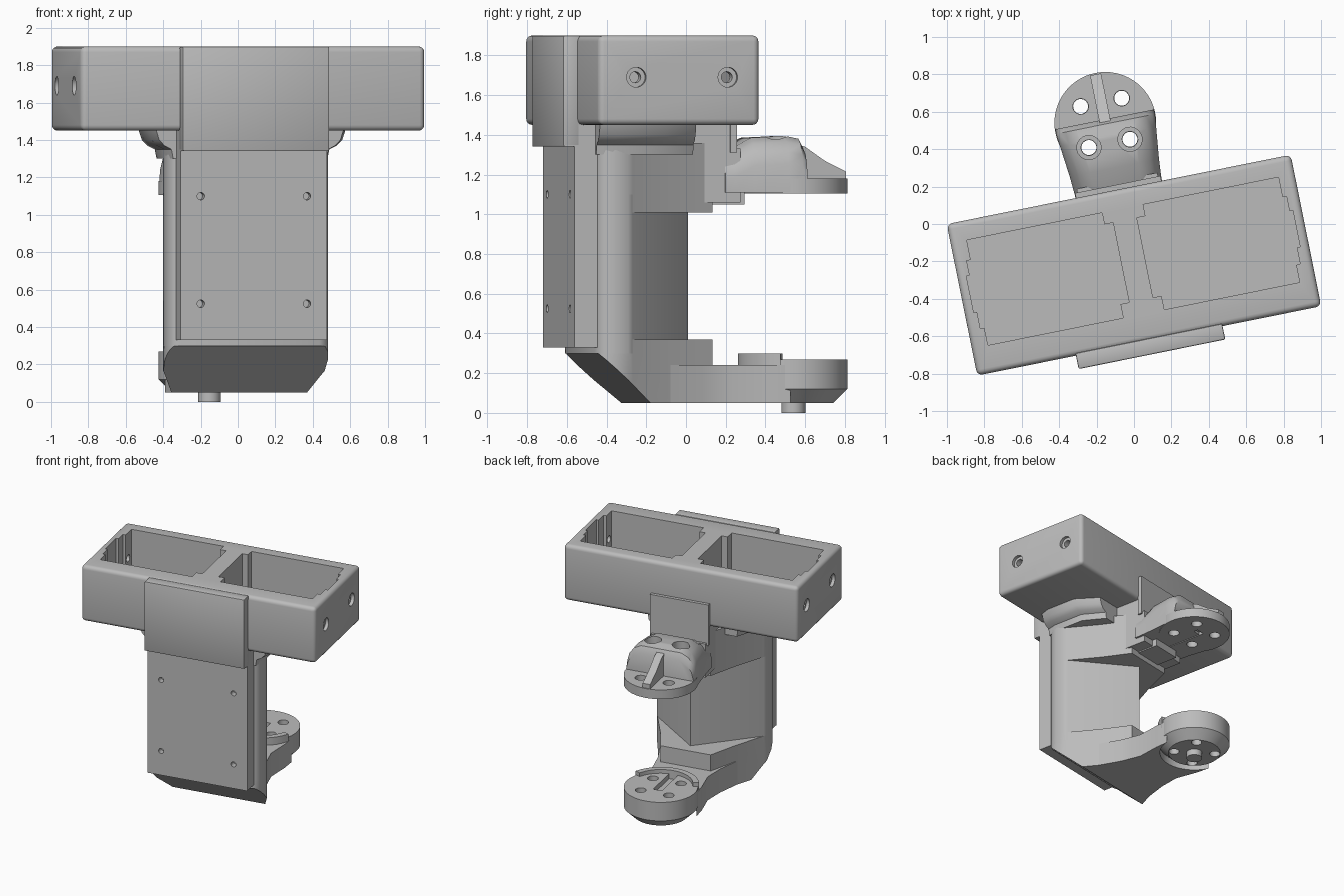
import bpy, bmesh, math
from mathutils import Matrix

if "Cube" in bpy.data.objects:
    bpy.data.objects.remove(bpy.data.objects["Cube"])

grey = bpy.data.materials.new("plain grey")
grey.use_nodes = True
grey.diffuse_color = (0.5, 0.5, 0.5, 1)
grey.node_tree.nodes["Principled BSDF"].inputs["Base Color"].default_value = (0.5, 0.5, 0.5, 1)
parts = []
HUB = 0.776            # distance of the hub axis behind the box centre


def loft(name, rings, cutter=False):
    """Skin a list of equally long closed rings and cap both ends."""
    bm = bmesh.new()
    vs = [[bm.verts.new(p) for p in ring] for ring in rings]
    n = len(rings[0])
    for a, b in zip(vs, vs[1:]):
        for i in range(n):
            bm.faces.new((a[i], a[(i + 1) % n], b[(i + 1) % n], b[i]))
    bm.faces.new(vs[0])
    bm.faces.new(vs[-1])
    bmesh.ops.recalc_face_normals(bm, faces=bm.faces)
    me = bpy.data.meshes.new(name)
    bm.to_mesh(me)
    bm.free()
    me.materials.append(grey)
    ob = bpy.data.objects.new(name, me)
    bpy.context.collection.objects.link(ob)
    if not cutter:
        parts.append(ob)
    return ob


def prism(name, pts, z0, z1, cutter=False):
    return loft(name, [[(x, y, z) for x, y in pts] for z in (z0, z1)], cutter)


def side_prism(name, pts, half, cutter=False):
    return loft(name, [[(x, y, z) for y, z in pts] for x in (-half, half)], cutter)


def block(name, x0, x1, y0, y1, z0, z1, cutter=False):
    return prism(name, [(x0, y0), (x1, y0), (x1, y1), (x0, y1)], z0, z1, cutter)


def circle(x, y, r, n=40):
    return [(x + r * math.cos(2 * math.pi * i / n), y + r * math.sin(2 * math.pi * i / n)) for i in range(n)]


def mirrored(half):
    """Complete a right-hand outline with its mirror image."""
    return half + [(-x, y) for x, y in reversed(half) if x]


def rod(name, axis, centre, r, length, cutter=True):
    """Round bar along x, y or z."""
    ob = prism(name, circle(0, 0, r, 24), -length / 2, length / 2, cutter)
    turn = {"x": Matrix.Rotation(math.pi / 2, 4, "Y"), "y": Matrix.Rotation(math.pi / 2, 4, "X"),
            "z": Matrix.Identity(4)}[axis]
    ob.data.transform(Matrix.Translation(centre) @ turn)
    return ob


def apply_mod(ob, kind, **settings):
    mod = ob.modifiers.new(kind, kind)
    for key, value in settings.items():
        setattr(mod, key, value)
    bpy.context.view_layer.objects.active = ob
    bpy.ops.object.modifier_apply(modifier=mod.name)


def cut(ob, *cutters):
    for c in cutters:
        apply_mod(ob, "BOOLEAN", operation="DIFFERENCE", object=c, solver="EXACT")
        bpy.data.objects.remove(c)


def hub_holes(ob, z0, z1, r):
    for x in (-0.112, 0.112):
        for y in (-0.112, 0.112):
            cut(ob, prism("hole", circle(x, HUB + y, r, 20), z0, z1, True))


# Twin-pocket box with rounded edges
box = block("twin_box", -0.938, 0.938, -0.413, 0.413, 1.45, 1.9)
apply_mod(box, "BEVEL", width=0.03, segments=4)
for s in (-1, 1):
    pocket = [(0.112, 0.308), (0.85, 0.308), (0.85, 0.2), (0.872, 0.2), (0.872, 0.12), (0.89, 0.12),
              (0.89, -0.08), (0.872, -0.08), (0.872, -0.17), (0.85, -0.17), (0.85, -0.265),
              (0.112, -0.265), (0.112, -0.19), (0.065, -0.19), (0.065, 0.245), (0.112, 0.245)]
    cut(box, prism("pocket", [(s * x, y) for x, y in pocket], 1.5, 2, True))
    for y in (-0.22, 0.25):
        cut(box, rod("screw_hole", "x", (s * 0.9, y, 1.69), 0.028, 0.2),
            rod("counterbore", "x", (s * 0.938, y, 1.69), 0.05, 0.05))

# Front pad of the box and the cover plate below it
pad = block("front_pad", -0.4, 0.4, -0.486, -0.40, 1.34, 1.9)
apply_mod(pad, "BEVEL", width=0.008, segments=2)
block("pad_foot", -0.4, 0.4, -0.48, -0.30, 1.34, 1.455)
plate = block("cover_plate", -0.4, 0.4, -0.43, -0.31, 0.33, 1.345)
for x in (-0.29, 0.29):
    for z in (0.525, 1.10):
        cut(plate, rod("plate_hole", "y", (x, -0.43, z), 0.02, 0.1))

# Column with rounded front corners and a wedge-shaped back
front = [(0.38, -0.32), (0.415, -0.305), (0.435, -0.275), (0.445, -0.23), (0.44, -0.16), (0.425, -0.135)]
prism("column", mirrored(front + [(0, 0.235)]), 0.3, 1.1)

# Upper and lower shoulders that carry the arms
shoulder = mirrored(front + [(0.30, 0.1), (0.2, 0.32)])
prism("upper_shoulder", shoulder, 1.01, 1.36)
low = prism("lower_shoulder", shoulder, 0.05, 0.37)
cut(low, side_prism("chin_cut", [(-0.36, 0.345), (-0.01, 0.03), (-0.01, -0.2), (-0.6, -0.2), (-0.6, 0.345)], 1, True))

# Flared support below the box, and the web and fin behind it
flare = [(0.44, 1.3), (0.45, 1.35), (0.49, 1.37), (0.52, 1.40), (0.54, 1.46)]
ring = mirrored(flare)
loft("flared_support", [[(x * k, y, z) for x, z in ring] for y, k in ((-0.32, 0.95), (-0.24, 1), (0.02, 1), (0.19, 0.8))])
block("rear_web", -0.22, 0.22, 0.15, 0.425, 1.28, 1.46)
block("rear_fin", -0.233, 0.233, 0.405, 0.44, 1.31, 1.64)

# Upper arm: domed bridge, round hub flange and rib
block("upper_arm_neck", -0.22, 0.22, 0.25, 0.46, 1.06, 1.33)


def dome_ring(y, w, top):
    half = [(w, 1.11), (w, top - 0.14), (w - 0.015, top - 0.08), (w - 0.05, top - 0.03), (w - 0.11, top)]
    return [(x, y, z) for x, z in mirrored(half)]


dome = loft("upper_arm_dome", [dome_ring(0.38, 0.235, 1.32), dome_ring(0.43, 0.236, 1.33),
                               dome_ring(0.53, 0.243, 1.385), dome_ring(0.7, 0.262, 1.395),
                               dome_ring(0.77, 0.27, 1.38), dome_ring(0.795, 0.268, 1.33)])
hub_holes(dome, 1.0, 1.5, 0.042)
hub_holes(dome, 1.25, 1.5, 0.065)
flange = prism("upper_hub_flange", circle(0, HUB, 0.272, 64), 1.105, 1.18)
hub_holes(flange, 1.0, 1.3, 0.042)
slot = [(-0.035, HUB - 0.3), (0.035, HUB - 0.3), (0.035, HUB + 0.06), (-0.035, HUB + 0.06)]
cut(flange, prism("slot", slot, 1.05, 1.13, True))
side_prism("upper_rib", [(0.74, 1.15), (0.74, 1.37), (0.83, 1.34), (0.93, 1.27), (1.04, 1.215), (1.04, 1.15)], 0.03)
block("upper_step", -0.12, 0.12, 0.28, 0.5, 1.05, 1.12)

# Lower arm: tapered neck, round hub, collar and pivot pin
neck = [(0.32, 0.05), (0.25, 0.26), (0.22, 0.42), (0.25, 0.6), (0.26, HUB)]
arm = prism("lower_arm_neck", mirrored(neck), 0.05, 0.24)
cut(arm, prism("hub_clearance", circle(0, HUB, 0.265, 64), 0, 0.5, True))
hub = loft("lower_hub", [[(x, y, z) for x, y in circle(0, HUB, r, 64)]
                         for r, z in ((0.20, 0.05), (0.272, 0.12), (0.272, 0.27))])
hub_holes(hub, 0.0, 0.4, 0.04)
cut(hub, prism("slot", slot, 0.23, 0.4, True))
arc = [math.radians(a) for a in range(205, 336, 10)]
collar = [(r * math.cos(a), HUB + r * math.sin(a)) for r, seq in ((0.28, arc), (0.235, arc[::-1])) for a in seq]
prism("hub_collar", collar, 0.2, 0.3)
prism("pivot_pin", circle(0, HUB, 0.06, 32), 0.0, 0.1)

# Turn the whole assembly, then smooth the round surfaces
place = Matrix.Translation((0, -0.22, 0)) @ Matrix.Rotation(math.radians(11.4), 4, "Z")
bpy.ops.object.select_all(action="DESELECT")
for ob in parts:
    ob.matrix_world = place
    ob.select_set(True)
bpy.context.view_layer.objects.active = box
bpy.ops.object.shade_smooth_by_angle(angle=math.radians(35))
